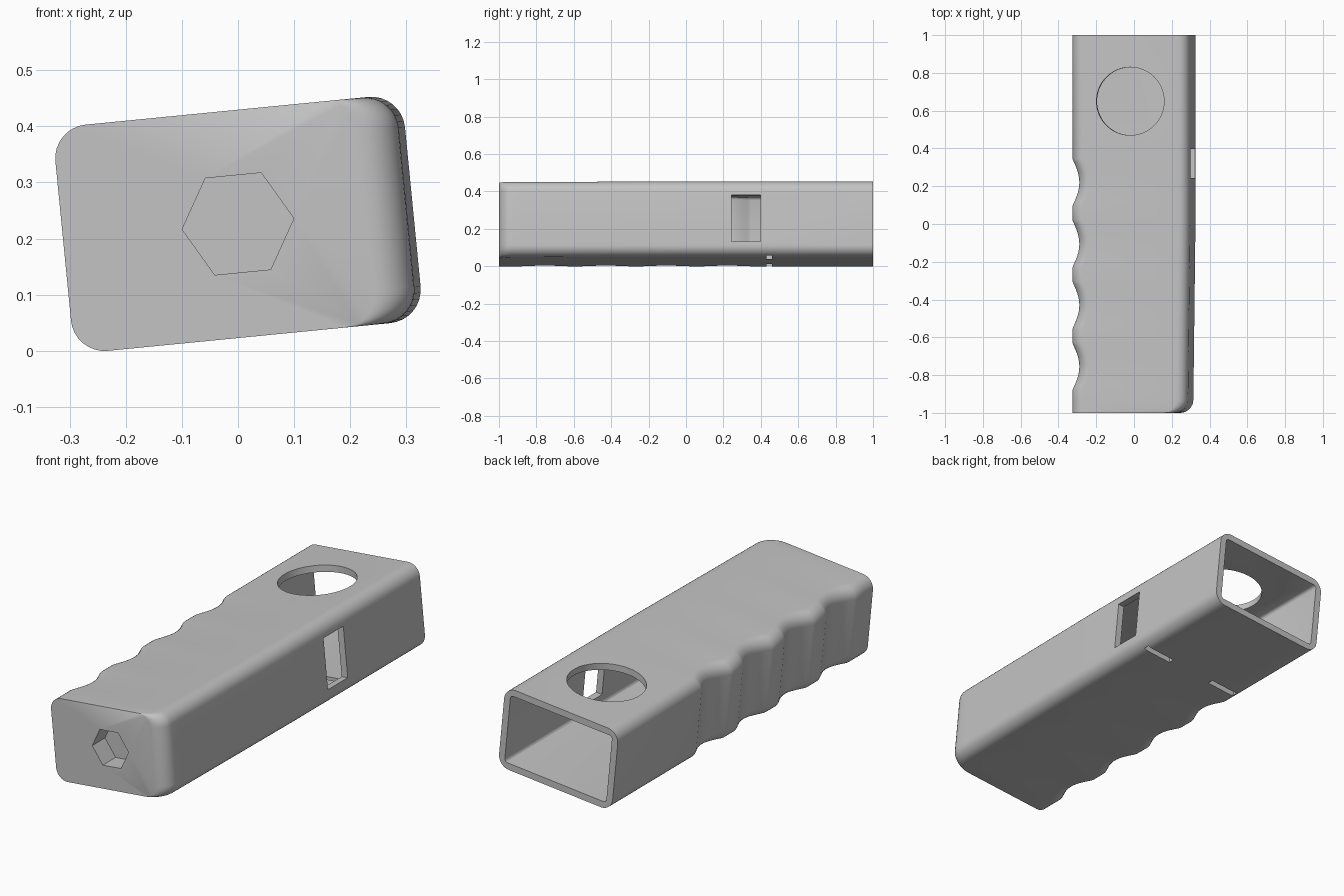
import bpy, bmesh, math
from mathutils import Matrix

cube = bpy.data.objects.get("Cube")
if cube:
    bpy.data.objects.remove(cube)

HALF_W, HALF_H, WALL = 0.313, 0.2025, 0.033
FILLET = 0.07
TILT = math.radians(-5.6)
GROOVES = [0.22 - 0.325 * i for i in range(4)]

grey = bpy.data.materials.new("plain grey")
grey.use_nodes = True
colour = (0.55, 0.55, 0.55, 1)
grey.diffuse_color = colour
grey.node_tree.nodes["Principled BSDF"].inputs["Base Color"].default_value = colour


def groove_depth(y):
    """Finger groove depth at a station along the grip."""
    for centre in GROOVES:
        u = abs(y - centre) / 0.125
        if u < 1:
            return 0.036 * (1 - u * u) ** 1.2
    return 0


def right_side(y):
    """Slightly tapered flank that rounds into the front end."""
    x = HALF_W + 0.012 * min(y, 0)
    t = -1 + FILLET - y
    if t > 0:
        x -= FILLET - math.sqrt(max(0, FILLET ** 2 - t ** 2))
    return x


def section(left, right, half_h, radius, steps=8):
    """Rounded rectangle in the x-z plane."""
    corners = [(right, half_h, 0), (left, half_h, 1), (left, -half_h, 2), (right, -half_h, 3)]
    points = []
    for x, z, quarter in corners:
        cx = x - math.copysign(radius, x)
        cz = z - math.copysign(radius, z)
        for i in range(steps + 1):
            a = (quarter + i / steps) * math.pi / 2
            points.append((cx + radius * math.cos(a), cz + radius * math.sin(a)))
    return points


def finish(bm, name):
    bmesh.ops.recalc_face_normals(bm, faces=bm.faces)
    mesh = bpy.data.meshes.new(name)
    bm.to_mesh(mesh)
    bm.free()
    obj = bpy.data.objects.new(name, mesh)
    bpy.context.collection.objects.link(obj)
    mesh.materials.append(grey)
    return obj


def loft(name, stations):
    """Skin a list of (y, section) pairs into a closed solid."""
    bm = bmesh.new()
    rings = [[bm.verts.new((x, y, z)) for x, z in pts] for y, pts in stations]
    for a, b in zip(rings, rings[1:]):
        for i in range(len(a)):
            j = (i + 1) % len(a)
            bm.faces.new((a[i], a[j], b[j], b[i]))
    bm.faces.new(rings[0])
    bm.faces.new(rings[-1])
    return finish(bm, name)


def box(name, centre, size):
    bm = bmesh.new()
    bmesh.ops.create_cube(bm, size=1, matrix=Matrix.Translation(centre) @ Matrix.Diagonal((*size, 1)))
    return finish(bm, name)


def prism(name, sides, radius, depth, matrix):
    bm = bmesh.new()
    bmesh.ops.create_cone(bm, cap_ends=True, segments=sides, radius1=radius,
                          radius2=radius, depth=depth, matrix=matrix)
    return finish(bm, name)


# Stations along the grip: front fillet, then grooves, then straight tail
ys = [-1 + FILLET * (1 - math.cos(i / 8 * math.pi / 2)) for i in range(9)]
for c in GROOVES:
    ys += [c + 0.125 * i / 10 for i in range(-10, 11)]
ys = sorted(ys + [0, 1])

# Hollow grip body
body = loft("grip_body", [(y, section(-HALF_W + groove_depth(y), right_side(y), HALF_H, 0.06)) for y in ys])

# Inner cavity, open at the back
inner_ys = [-0.85] + [y for y in ys if -0.84 < y < 1] + [1.05]
cavity = loft("cavity_cutter", [
    (y, section(-HALF_W + WALL + groove_depth(y), HALF_W - WALL, HALF_H - WALL, 0.015, 3))
    for y in inner_ys])

# Openings: round top hole, hexagonal front socket, side window, floor slots
cutters = [
    cavity,
    prism("top_hole_cutter", 64, 0.18, 0.2, Matrix.Translation((0, 0.65, HALF_H))),
    prism("hex_socket_cutter", 6, 0.1, 0.2,
          Matrix.Translation((0, -1, 0)) @ Matrix.Rotation(math.pi / 2, 4, "X")
          @ Matrix.Rotation(math.pi / 2, 4, "Z")),
    box("window_cutter", (HALF_W, 0.32, 0), (0.2, 0.155, 0.25)),
]
for side in (-1, 1):
    cutters.append(box("floor_slot_cutter", (0.2 * side, 0.445, -HALF_H), (0.155, 0.03, 0.15)))

# Aim the hexagon's corners sideways whatever the primitive's start angle
hexagon = cutters[2].data
if max(v.co.x for v in hexagon.vertices) < 0.095:
    hexagon.transform(Matrix.Translation((0, -1, 0)) @ Matrix.Rotation(math.pi / 6, 4, "Y")
                      @ Matrix.Translation((0, 1, 0)))

bpy.ops.object.select_all(action="DESELECT")
bpy.context.view_layer.objects.active = body
body.select_set(True)
for cutter in cutters:
    cutter.hide_render = True
    mod = body.modifiers.new("cut", "BOOLEAN")
    mod.operation = "DIFFERENCE"
    mod.solver = "EXACT"
    mod.object = cutter
    bpy.ops.object.modifier_apply(modifier=mod.name)
    bpy.data.objects.remove(cutter)

# Tilt the grip and rest it on the ground
body.data.transform(Matrix.Rotation(TILT, 4, "Y"))
lowest = min(v.co.z for v in body.data.vertices)
body.data.transform(Matrix.Translation((0, 0, -lowest)))
bpy.ops.object.shade_smooth_by_angle(angle=math.radians(30))
